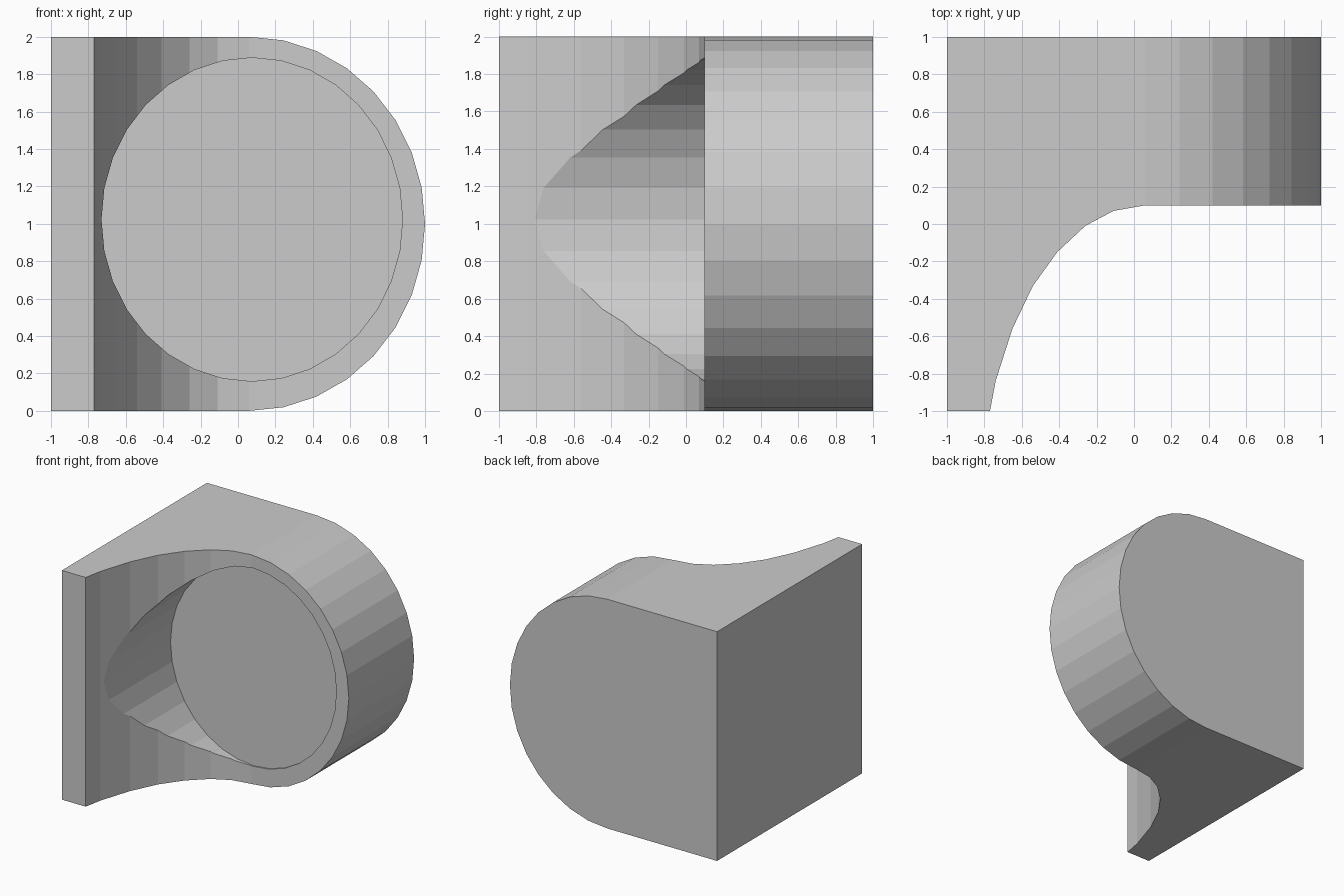
import bpy, bmesh
from math import sin, cos, pi

if "Cube" in bpy.data.objects:
    bpy.data.objects.remove(bpy.data.objects["Cube"])


def prism(name, outline, axis):
    """Extrude a closed outline along axis: start point function and vector."""
    place, vec = axis
    bm = bmesh.new()
    face = bm.faces.new([bm.verts.new(place(a, b)) for a, b in outline])
    ext = bmesh.ops.extrude_face_region(bm, geom=[face])
    bmesh.ops.translate(bm, vec=vec, verts=[v for v in ext["geom"] if isinstance(v, bmesh.types.BMVert)])
    bmesh.ops.recalc_face_normals(bm, faces=bm.faces[:])
    me = bpy.data.meshes.new(name)
    bm.to_mesh(me)
    bm.free()
    ob = bpy.data.objects.new(name, me)
    bpy.context.collection.objects.link(ob)
    return ob


def arc(cx, cz, rx, rz, steps):
    """Points of a 32-sided ellipse, clockwise from the top."""
    return [(cx + rx * sin(i * pi / 16), cz + rz * cos(i * pi / 16)) for i in range(steps)]


def boolean(ob, tool, operation):
    mod = ob.modifiers.new(operation.lower(), 'BOOLEAN')
    mod.object = tool
    mod.operation = operation
    mod.solver = 'EXACT'
    bpy.context.view_layer.objects.active = ob
    bpy.ops.object.modifier_apply(modifier=mod.name)
    bpy.data.objects.remove(tool)


# Block with one rounded end, full depth
body = prism("bracket_body", [(-1, 0), (-1, 2)] + arc(0.06, 1, 0.94, 1, 17),
             (lambda x, z: (x, -1, z), (0, 2, 0)))

# Concave fillet and flat front, cut away in plan
fillet = [(-0.775, -1.2), (-0.77, -1), (-0.74, -0.84), (-0.65, -0.56), (-0.54, -0.33), (-0.41, -0.15),
          (-0.26, -0.01), (-0.11, 0.07), (0.06, 0.10), (1.3, 0.10), (1.3, -1.2)]
front_cutter = prism("front_cutter", fillet, (lambda x, y: (x, y, -0.2), (0, 0, 2.4)))
boolean(body, front_cutter, 'DIFFERENCE')

# Shallow round seat running out through the fillet
seat_cutter = prism("seat_cutter", arc(0.075, 1.023, 0.805, 0.865, 32),
                    (lambda x, z: (x, -1.3, z), (0, 1.412, 0)))
boolean(body, seat_cutter, 'DIFFERENCE')
